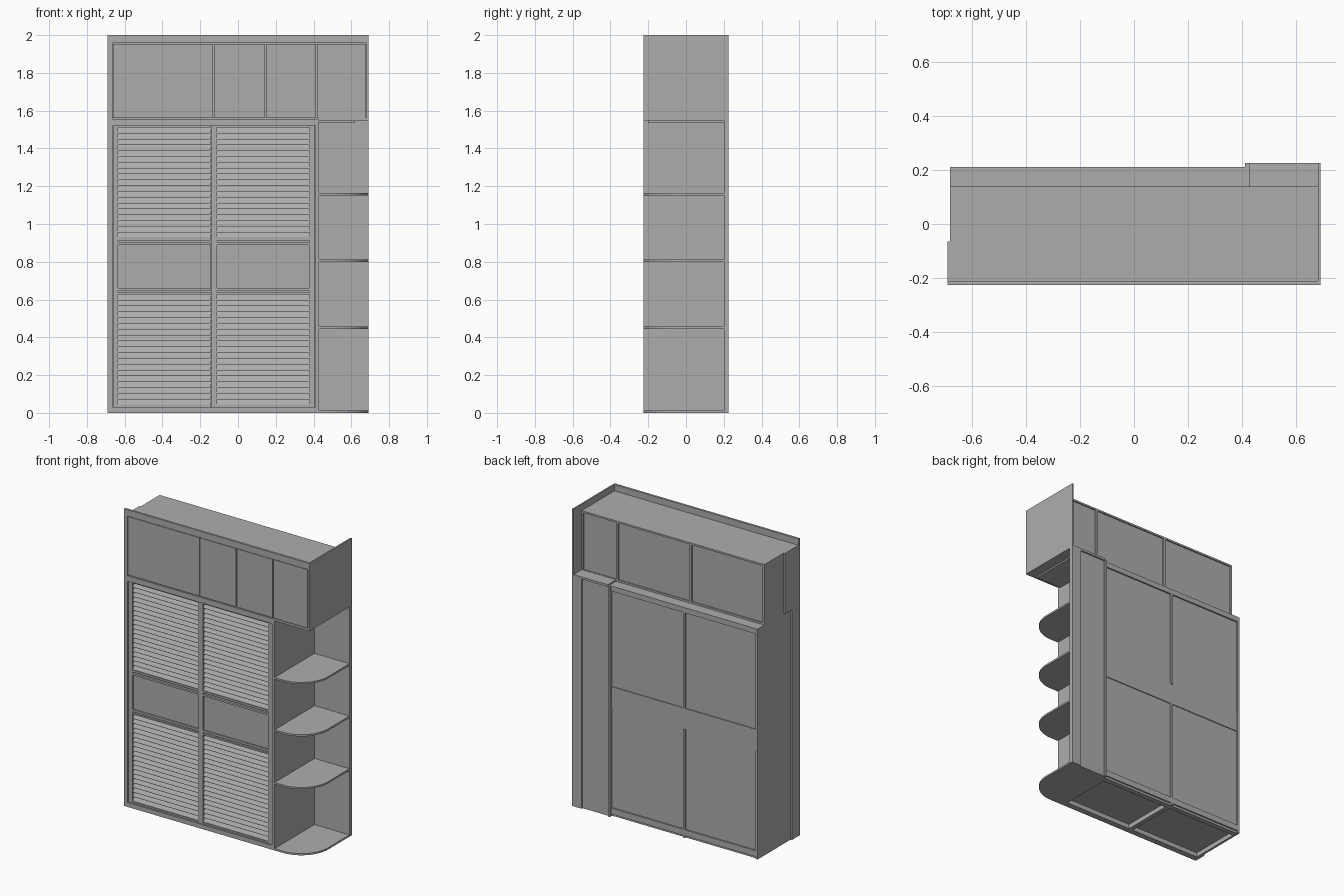
import bpy, bmesh, math

if "Cube" in bpy.data.objects:
    bpy.data.objects.remove(bpy.data.objects["Cube"], do_unlink=True)

grey = bpy.data.materials.new("plain grey")
grey.use_nodes = True
colour = (0.42, 0.42, 0.42, 1)
grey.diffuse_color = colour
grey.node_tree.nodes["Principled BSDF"].inputs["Base Color"].default_value = colour


def finish(name, bm):
    bmesh.ops.recalc_face_normals(bm, faces=bm.faces)
    mesh = bpy.data.meshes.new(name)
    bm.to_mesh(mesh)
    bm.free()
    mesh.materials.append(grey)
    ob = bpy.data.objects.new(name, mesh)
    bpy.context.collection.objects.link(ob)
    return ob


def box(name, x0, x1, y0, y1, z0, z1):
    bm = bmesh.new()
    bmesh.ops.create_cube(bm, size=1)
    for v in bm.verts:
        v.co = ((x0 + x1) / 2 + v.co.x * (x1 - x0),
                (y0 + y1) / 2 + v.co.y * (y1 - y0),
                (z0 + z1) / 2 + v.co.z * (z1 - z0))
    return finish(name, bm)


def prism(name, points, offset):
    bm = bmesh.new()
    face = bm.faces.new([bm.verts.new(p) for p in points])
    new = bmesh.ops.extrude_face_region(bm, geom=[face])["geom"]
    bmesh.ops.translate(bm, vec=offset, verts=[v for v in new if isinstance(v, bmesh.types.BMVert)])
    return finish(name, bm)


FRONT = -0.225

# Lower carcass: sides, floor, top and base frame
box("left_end_panel", -0.68, -0.665, -0.22, 0.21, 0, 1.55)
box("left_end_strip", -0.69, -0.665, FRONT, -0.14, 0, 1.55)
box("inner_side_panel", 0.41, 0.43, FRONT, 0.20, 0, 1.55)
box("floor_panel", -0.67, 0.415, -0.19, 0.20, 0.03, 0.045)
box("lower_top_panel", -0.68, 0.62, -0.20, 0.21, 1.535, 1.55)
box("front_base_rail", -0.665, 0.41, FRONT, -0.185, 0, 0.03)
box("back_base_rail", -0.665, 0.41, 0.165, 0.20, 0.0, 0.035)
box("middle_base_rail", -0.145, -0.115, -0.185, 0.165, 0, 0.03)
box("right_base_rail", 0.385, 0.41, -0.185, 0.165, 0, 0.03)

# Back of the lower carcass
box("lower_back_panel", -0.67, 0.415, 0.19, 0.20, 0.03, 1.54)
box("back_bottom_rail", -0.665, 0.41, 0.20, 0.21, 0.015, 0.055)
box("back_middle_rail", -0.665, 0.41, 0.20, 0.206, 0.73, 0.87)
box("back_top_rail", -0.665, 0.41, 0.20, 0.21, 1.515, 1.54)
for i, (z0, z1) in enumerate([(0, 0.73), (0.87, 1.54)]):
    box("back_middle_post_%d" % (i + 1), -0.14, -0.125, 0.20, 0.21, z0, z1)
box("back_side_post", 0.41, 0.425, 0.19, 0.225, 0, 1.55)
box("back_end_post", 0.62, 0.69, 0.20, 0.225, 0, 1.55)

# Sliding doors with slatted fields
DOORS = [("left", -0.665, -0.145, -0.635), ("right", -0.145, 0.41, -0.11)]
for side, x0, x1, s0 in DOORS:
    s1 = -0.145 if side == "left" else 0.378
    box(side + "_door_backing", x0, x1, -0.192, -0.185, 0.03, 1.52)
    box(side + "_door_stile", x0 + 0.002, s0, -0.216, -0.19, 0.03, 1.52)
    if side == "right":
        box("right_door_outer_stile", s1, x1 - 0.002, -0.216, -0.19, 0.03, 1.52)
    box(side + "_door_middle_panel", s0, s1, -0.205, -0.19, 0.66, 0.89)
    for i, (z0, z1) in enumerate([(0.03, 0.04), (0.627, 0.637), (0.645, 0.66),
                                  (0.89, 0.903), (0.912, 0.925), (1.51, 1.52)]):
        box("%s_door_rail_%d" % (side, i + 1), s0, s1, -0.214, -0.19, z0, z1)
    for field, z0, z1 in [("lower", 0.04, 0.627), ("upper", 0.925, 1.51)]:
        count = 19
        pitch = (z1 - z0) / count
        for i in range(count):
            z = z0 + i * pitch
            prism("%s_door_%s_slat_%d" % (side, field, i + 1),
                  [(s0, -0.210, z), (s0, -0.210, z + 0.005),
                   (s0, -0.194, z + pitch), (s0, -0.191, z + pitch), (s0, -0.191, z)],
                  (s1 - s0, 0, 0))

# Rounded corner shelves
def shelf(name, z0, z1):
    x0, x1, y0, y1, r = 0.43, 0.69, FRONT, 0.20, 0.20
    points = [(x0, y1, z0), (x0, y0, z0)]
    for i in range(17):
        a = -math.pi / 2 + i * math.pi / 32
        points.append((x1 - r + r * math.cos(a), y0 + r + r * math.sin(a), z0))
    points.append((x1, y1, z0))
    prism(name, points, (0, 0, z1 - z0))


for i, z in enumerate([0, 0.445, 0.80, 1.152]):
    shelf("corner_shelf_%d" % (i + 1), z, z + 0.012)
box("shelf_back_panel", 0.425, 0.69, 0.20, 0.215, 0, 1.55)

# Upper cabinet carcass
box("upper_bottom_panel", -0.68, 0.68, -0.205, 0.138, 1.55, 1.562)
box("shelf_canopy", 0.425, 0.69, FRONT, 0.225, 1.545, 1.56)
box("upper_top_panel", -0.68, 0.68, -0.21, 0.138, 1.945, 1.957)
box("upper_left_side", -0.68, -0.665, -0.21, 0.138, 1.55, 1.95)
box("upper_left_strip", -0.69, -0.68, FRONT, -0.065, 1.55, 1.957)
box("upper_right_side", 0.68, 0.69, FRONT, 0.225, 1.55, 2.0)
box("upper_back_panel", -0.67, 0.68, 0.12, 0.13, 1.555, 1.95)
for i, (x0, x1) in enumerate([(-0.68, -0.67), (-0.138, -0.122), (0.408, 0.424), (0.67, 0.68)]):
    box("upper_back_post_%d" % (i + 1), x0, x1, 0.125, 0.138, 1.555, 1.95)

# Face frame
box("frame_top_rail", -0.69, 0.69, FRONT, -0.21, 1.957, 2.0)
box("frame_left_stile_upper", -0.69, -0.665, FRONT, -0.20, 1.52, 1.957)
box("frame_middle_rail", -0.665, 0.43, FRONT, -0.19, 1.52, 1.556)
box("frame_right_stile_upper", 0.677, 0.69, FRONT, -0.20, 1.55, 1.957)

# Upper doors with narrow gaps over a backing sheet
box("upper_door_backing", -0.665, 0.68, -0.214, -0.205, 1.556, 1.957)
edges = [-0.665, -0.13, 0.145, 0.415, 0.677]
for i in range(4):
    box("upper_door_%d" % (i + 1), edges[i] + 0.003, edges[i + 1] - 0.003, -0.222, -0.212, 1.561, 1.953)
